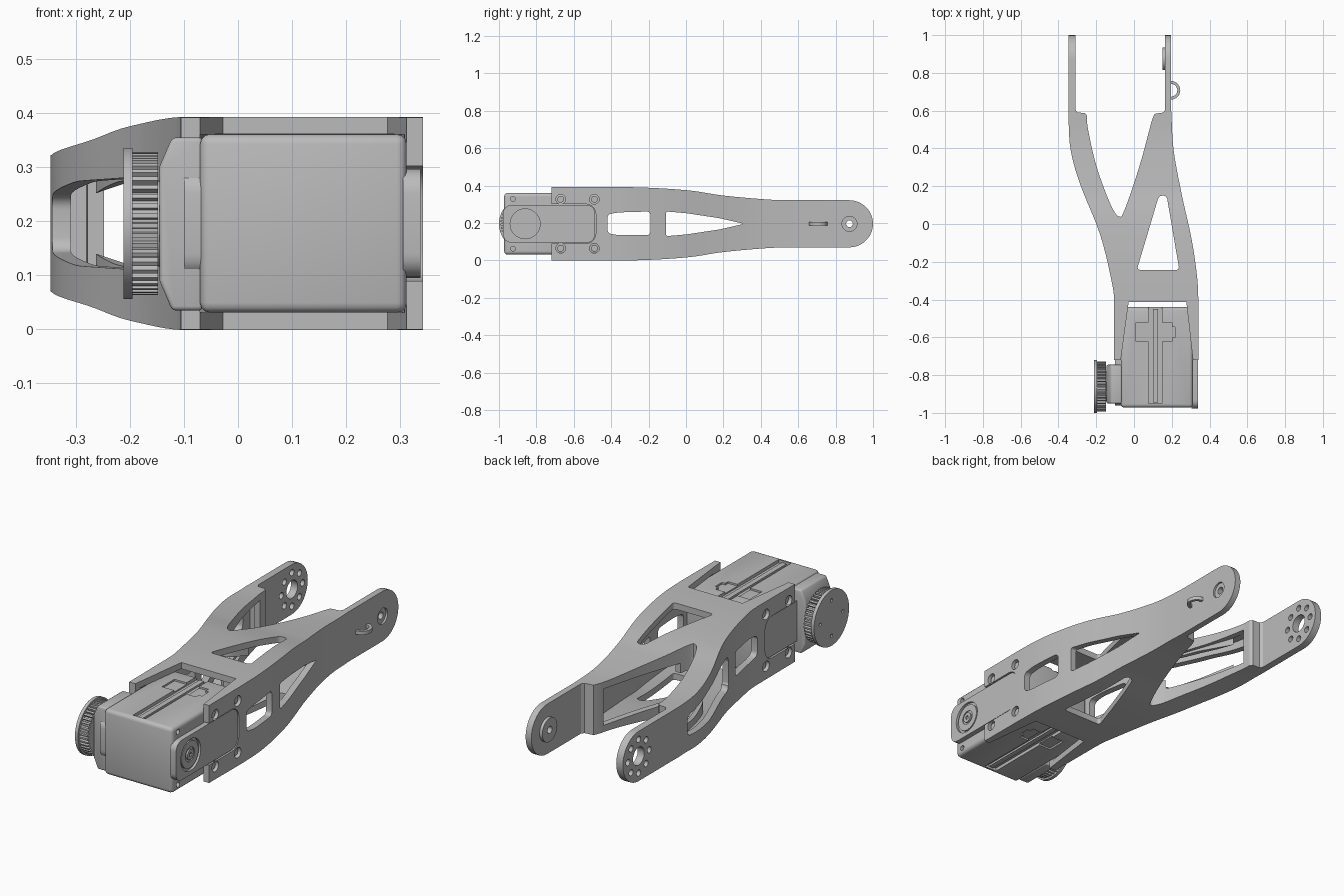
import bpy, bmesh, math
from mathutils import Vector

if "Cube" in bpy.data.objects:
    bpy.data.objects.remove(bpy.data.objects["Cube"])

grey = bpy.data.materials.new("plain grey")
grey.use_nodes = True
grey.diffuse_color = (0.5, 0.5, 0.5, 1)
grey.node_tree.nodes["Principled BSDF"].inputs["Base Color"].default_value = (0.5, 0.5, 0.5, 1)

MID = 0.196          # height of the centre line
AXIS_Y = -0.86       # motor shaft
TIP_Y = 0.874        # fork shaft


def place(axis, a, b, c):
    return {"X": (c, a, b), "Y": (a, c, b), "Z": (a, b, c)}[axis]


def prism(name, pts, axis, lo, hi, corner=0.0, edge=0.0):
    """Extrude a flat outline along an axis, optionally rounding it."""
    bm = bmesh.new()
    face = bm.faces.new([bm.verts.new(place(axis, a, b, lo)) for a, b in pts])
    ext = bmesh.ops.extrude_face_region(bm, geom=[face])
    new = [g for g in ext["geom"] if isinstance(g, bmesh.types.BMVert)]
    bmesh.ops.translate(bm, verts=new, vec=Vector(place(axis, 0, 0, hi - lo)))
    k = "XYZ".index(axis)
    if corner:
        sides = [e for e in bm.edges if abs(e.verts[0].co[k] - e.verts[1].co[k]) > 1e-5]
        bmesh.ops.bevel(bm, geom=sides, offset=corner, segments=5, profile=0.5, affect="EDGES")
    bmesh.ops.recalc_face_normals(bm, faces=bm.faces)
    if edge:
        rims = [e for e in bm.edges if e.calc_face_angle(0) > 0.6]
        bmesh.ops.bevel(bm, geom=rims, offset=edge, segments=3, profile=0.5, affect="EDGES")
    me = bpy.data.meshes.new(name)
    bm.to_mesh(me)
    bm.free()
    me.materials.append(grey)
    ob = bpy.data.objects.new(name, me)
    bpy.context.collection.objects.link(ob)
    return ob


def rect(a0, a1, b0, b1):
    return [(a0, b0), (a1, b0), (a1, b1), (a0, b1)]


def circle(a, b, r, n=32):
    return [(a + r * math.cos(2 * math.pi * i / n), b + r * math.sin(2 * math.pi * i / n)) for i in range(n)]


def spline(pts, n=5):
    """Smooth curve through the points."""
    p = [Vector(q) for q in pts]
    p = [2 * p[0] - p[1]] + p + [2 * p[-1] - p[-2]]
    out = []
    for i in range(1, len(p) - 2):
        a, b, c, d = p[i - 1:i + 3]
        for j in range(n):
            t = j / n
            out.append(0.5 * (2 * b + (c - a) * t + (2 * a - 5 * b + 4 * c - d) * t ** 2
                              + (3 * b - a - 3 * c + d) * t ** 3))
    return [tuple(q) for q in out + [p[-2]]]


def boolean(ob, tool, op="DIFFERENCE"):
    """Apply one boolean and drop the tool."""
    mod = ob.modifiers.new("cut", "BOOLEAN")
    mod.operation, mod.object, mod.solver = op, tool, "EXACT"
    dg = bpy.context.evaluated_depsgraph_get()
    me = bpy.data.meshes.new_from_object(ob.evaluated_get(dg))
    ob.modifiers.clear()
    ob.data = me
    bpy.data.objects.remove(tool)


def cut(ob, pts, axis, lo, hi, corner=0.0):
    boolean(ob, prism("cutter", pts, axis, lo, hi, corner))


def side_profile(inset, start):
    """Tapering side outline with a round tip."""
    half = [(start, 0.196), (-0.3, 0.196), (0, 0.18), (0.2, 0.151), (0.45, 0.129), (0.6, 0.126)]
    top = spline([(y, h - inset) for y, h in half])
    r = 0.126 - inset
    tip = [(TIP_Y + r * math.cos(math.radians(a)), r * math.sin(math.radians(a))) for a in range(90, -91, -10)]
    pts = top + tip + [(y, -h) for y, h in reversed(top)]
    return [(y, MID + h) for y, h in pts]


# Forked link: plan outline crossed with the side outline
outer_r = spline([(-0.105, -0.42), (-0.115, -0.32), (-0.178, -0.06), (-0.285, 0.21), (-0.335, 0.39), (-0.347, 0.55)])
inner_r = spline([(-0.25, 0.575), (-0.243, 0.5), (-0.2, 0.31), (-0.127, 0.11), (-0.08, 0.04),
                  (-0.048, 0.08), (0.03, 0.31), (0.095, 0.55)])
outer_l = spline([(0.197, 0.6), (0.21, 0.39), (0.253, 0.155), (0.305, -0.08), (0.335, -0.29), (0.342, -0.45)])
plan = ([(-0.105, -0.72)] + outer_r + [(-0.347, 1.1), (-0.31, 1.1), (-0.31, 0.605), (-0.3, 0.59), (-0.26, 0.588)]
        + inner_r + [(0.108, 0.583), (0.155, 0.59), (0.165, 0.605), (0.165, 1.1), (0.197, 1.1)]
        + outer_l + [(0.342, -0.72)])
link = prism("forked_link", plan, "Z", -0.1, 0.5)
boolean(link, prism("profile", side_profile(0, -0.72), "X", -0.6, 0.6), "INTERSECT")

# Hollow inside
hollow = ([(-0.07, -0.8)]
          + spline([(-0.07, -0.4), (-0.09, -0.27), (-0.145, -0.05), (-0.25, 0.21), (-0.301, 0.39), (-0.312, 0.54)])
          + spline([(-0.28, 0.54), (-0.235, 0.3), (-0.16, 0.1), (-0.08, 0.0), (-0.02, 0.08), (0.06, 0.3), (0.125, 0.54)])
          + spline([(0.164, 0.54), (0.178, 0.39), (0.22, 0.15), (0.272, -0.08), (0.302, -0.29), (0.308, -0.45)])
          + [(0.308, -0.8)])
cavity = prism("cavity", hollow, "Z", -0.1, 0.5)
boolean(cavity, prism("profile", side_profile(0.032, -0.8), "X", -0.6, 0.6), "INTERSECT")
boolean(link, cavity)

# Openings facing each other inside the fork
cut(link, [(-0.145, 0.1), (-0.295, 0.53), (0.14, 0.53), (0.01, 0.1)], "Z", MID - 0.092, MID + 0.092)
# Plan windows: triangle and motor bay, through top and bottom
cut(link, [(0.015, -0.243), (0.24, -0.243), (0.173, 0.15), (0.132, 0.15)], "Z", -0.1, 0.5, 0.018)
cut(link, [(-0.07, -0.8), (-0.07, -0.72), (-0.028, -0.412), (0.277, -0.412), (0.312, -0.72), (0.312, -0.8)],
    "Z", -0.1, 0.5)
# Side windows
cut(link, [(-0.42, 0.145), (-0.36, 0.135), (-0.19, 0.135), (-0.19, 0.262), (-0.36, 0.257), (-0.42, 0.247)],
    "X", -0.6, 0.6, 0.02)
cut(link, [(-0.107, 0.13), (0.0, 0.139), (0.18, 0.166), (0.31, 0.196), (0.18, 0.226), (0.0, 0.253), (-0.107, 0.262)],
    "X", -0.6, 0.6, 0.012)
cut(link, [(-0.1, 0.108), (0.25, 0.118), (0.48, 0.145), (0.48, 0.247), (0.25, 0.274), (-0.1, 0.284)],
    "X", -0.6, -0.12, 0.025)
# Motor slot and bolt holes in the side plates
bolts = [(y, MID + s * 0.131) for y in (-0.67, -0.49) for s in (-1, 1)]
cut(link, rect(-0.8, -0.482, 0.09, 0.302), "X", -0.6, 0.6, 0.055)
for y, z in bolts:
    cut(link, circle(y, z, 0.026, 20), "X", -0.6, 0.6)
# Fork tips: bolt circle on one side, plain shaft hole on the other
cut(link, circle(TIP_Y, MID, 0.045), "X", -0.6, -0.2)
for a, b in circle(TIP_Y, MID, 0.085, 8):
    cut(link, circle(a, b, 0.016, 16), "X", -0.6, -0.2)
cut(link, circle(TIP_Y, MID, 0.04), "X", 0.187, 0.4)
boss = prism("shaft_boss", circle(TIP_Y, MID, 0.06), "X", 0.15, 0.17)
for ob in (link, boss):
    cut(ob, circle(TIP_Y, MID, 0.018, 16), "X", 0.1, 0.4)

# Cable loop on the fork
loop = [(0.193 + 0.052 * math.sin(math.pi * i / 12), 0.708 - 0.05 * math.cos(math.pi * i / 12)) for i in range(13)]
ring = [(x, y) for x, y in loop] + [(0.193 + (x - 0.193) * 0.7, 0.708 + (y - 0.708) * 0.7) for x, y in reversed(loop)]
prism("cable_loop", ring, "Z", MID - 0.009, MID + 0.009)

# Motor body with cable grooves
motor = prism("motor_body", rect(-0.07, 0.312, 0.031, 0.361), "Y", -0.972, -0.44, edge=0.018)
for lo, hi, deep_lo, deep_hi in ((0.345, 0.4, 0.352, 0.4), (-0.1, 0.047, -0.1, 0.04)):
    cut(motor, rect(0.078, 0.148, -0.95, -0.4), "Z", lo, hi)
    cut(motor, rect(0.01, 0.2, -0.622, -0.522), "Z", deep_lo, deep_hi)
    cut(motor, rect(0.15, 0.218, -0.6, -0.544), "Z", deep_lo, deep_hi)
for s in (-1, 1):
    cut(motor, circle(-0.925, MID + s * 0.133, 0.013, 16), "X", 0.29, 0.4)

# Raised ribs along the groove
for z in (0.342, 0.043):
    prism("groove_rib", rect(0.1, 0.126, -0.945, -0.45), "Z", z - 0.006, z + 0.012)

# Motor side covers
cover = prism("idler_cover", rect(-0.978, -0.486, 0.095, 0.297), "X", 0.305, 0.338, 0.045)
cut(cover, circle(AXIS_Y, MID, 0.08), "X", 0.326, 0.4)
idler = prism("idler_disc", circle(AXIS_Y, MID, 0.068), "X", 0.315, 0.334)
cut(idler, circle(AXIS_Y, MID, 0.036), "X", 0.329, 0.4)
screw = prism("idler_screw", circle(AXIS_Y, MID, 0.026), "X", 0.32, 0.337)
cut(screw, circle(AXIS_Y, MID, 0.011, 6), "X", 0.325, 0.4)
prism("drive_cover", rect(-0.96, -0.486, 0.095, 0.297), "X", -0.1, -0.065, 0.045)
prism("gear_housing", [(-0.065, 0.035), (-0.122, 0.035), (-0.145, 0.09), (-0.145, 0.302), (-0.122, 0.355), (-0.065, 0.355)],
      "Y", -0.95, -0.745, edge=0.008)

# Bolts in the side plates
for x0, x1 in ((0.3, 0.33), (-0.092, -0.06)):
    for y, z in bolts:
        prism("plate_bolt", circle(y, z, 0.018, 16), "X", x0, x1)

# Toothed pulley with an end flange
TEETH = 44
teeth = []
for i in range(TEETH):
    for f, r in ((0.0, 0.132), (0.45, 0.132), (0.55, 0.12), (0.9, 0.12)):
        a = 2 * math.pi * (i + f) / TEETH
        teeth.append((AXIS_Y + r * math.cos(a), MID + r * math.sin(a)))
prism("pulley_teeth", teeth, "X", -0.197, -0.148)
prism("pulley_hub", circle(AXIS_Y, MID, 0.08), "X", -0.155, -0.09)
flange = prism("pulley_flange", circle(AXIS_Y, MID, 0.14, 56), "X", -0.212, -0.195)
for a, b in circle(AXIS_Y, MID, 0.09, 4):
    cut(flange, circle(a, b, 0.009, 12), "X", -0.3, -0.203)

# Smooth curved faces, keep sharp edges
bpy.ops.object.select_all(action="DESELECT")
for ob in bpy.context.collection.objects:
    if ob.type == "MESH":
        ob.select_set(True)
bpy.context.view_layer.objects.active = link
bpy.ops.object.shade_smooth_by_angle(angle=math.radians(30))
